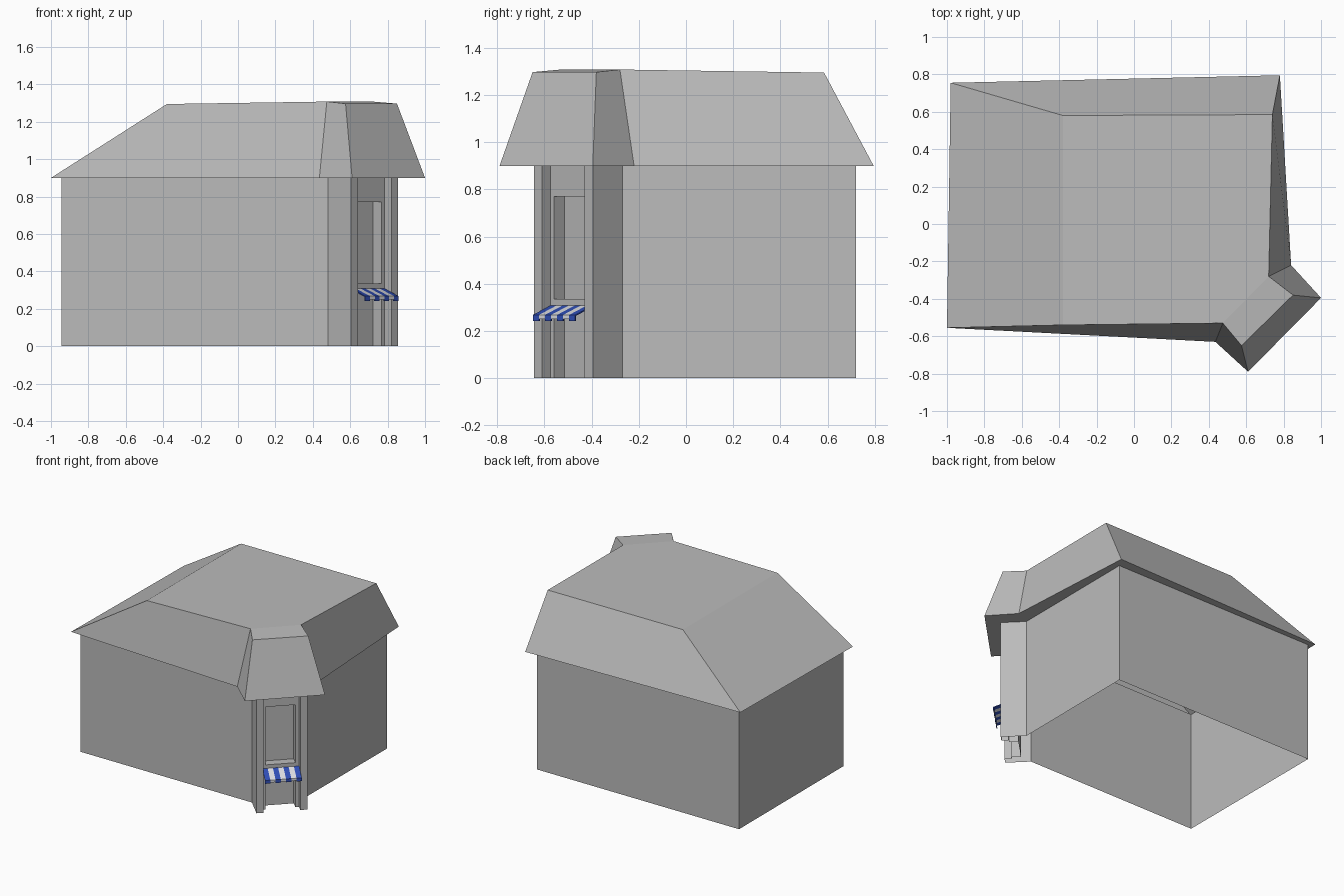
import bpy, bmesh
from mathutils import Vector

cube = bpy.data.objects.get("Cube")
if cube:
    bpy.data.objects.remove(cube, do_unlink=True)


def material(name, color):
    m = bpy.data.materials.new(name)
    m.use_nodes = True
    m.diffuse_color = (*color, 1)
    m.node_tree.nodes["Principled BSDF"].inputs["Base Color"].default_value = (*color, 1)
    return m


GREY = material("plaster_grey", (0.5, 0.5, 0.5))
WHITE = material("awning_white", (0.85, 0.86, 0.9))
BLUE = material("awning_blue", (0.03, 0.08, 0.5))


def build(name, faces, mats, rule=None):
    """Make an object from a list of faces, each a list of points."""
    bm = bmesh.new()
    for i, pts in enumerate(faces):
        f = bm.faces.new([bm.verts.new(p) for p in pts])
        f.material_index = rule(i) if rule else 0
    bmesh.ops.remove_doubles(bm, verts=bm.verts, dist=0.0005)
    bmesh.ops.recalc_face_normals(bm, faces=bm.faces)
    mesh = bpy.data.meshes.new(name)
    bm.to_mesh(mesh)
    bm.free()
    for m in mats:
        mesh.materials.append(m)
    ob = bpy.data.objects.new(name, mesh)
    bpy.context.collection.objects.link(ob)
    return ob


def bridge(low, high, skip=()):
    n = len(low)
    return [[low[i], low[(i + 1) % n], high[(i + 1) % n], high[i]]
            for i in range(n) if i not in skip]


def at(plan, z):
    return [Vector((x, y, z)) for x, y in plan]


EAVE = 0.9
# Plans run counter-clockwise from the front left corner
wall_plan = [(-.945, -.52), (.48, -.52), (.605, -.645), (.855, -.395),
             (.73, -.27), (.735, .72), (-.945, .72)]
eave_plan = [(-1, -.555), (.435, -.63), (.61, -.79), (1, -.395),
             (.84, -.22), (.78, .795), (-.98, .755)]
ridge = [Vector(p) for p in [(-.38, -.54, 1.295), (.475, -.53, 1.308), (.575, -.65, 1.297),
                             (.85, -.38, 1.297), (.72, -.28, 1.308), (.74, .585, 1.295),
                             (-.38, .58, 1.295)]]
ENTRANCE_SIDE = 2

# Walls, left open where the corner entrance stands
build("walls", bridge(at(wall_plan, 0), at(wall_plan, EAVE), {ENTRANCE_SIDE}), [GREY])

# Roof: overhanging soffit, steep slopes and nearly flat top
roof = bridge(at(wall_plan, EAVE), at(eave_plan, EAVE)) + bridge(at(eave_plan, EAVE), ridge)
v, u, t, s, r, q, p = ridge
roof += [[v, u, r, q, p], [u, t, s, r]]
build("roof", roof, [GREY])

# Corner entrance in its own axes: along the front, inward, up
corner = Vector((.605, -.645, 0))
along = Vector((1, 1, 0)).normalized()
inward = Vector((-1, 1, 0)).normalized()
WIDTH, PILLAR, RECESS, PANE = .3536, .05, .05, .114
OPEN_L, OPEN_R = .071, .278


def local(a, d, z):
    return corner + along * a + inward * d + Vector((0, 0, z))


pillar_left = [(0, 0), (PILLAR, 0), (PILLAR, RECESS), (OPEN_L, RECESS)]
pillar_right = [(OPEN_R, RECESS), (WIDTH - PILLAR, RECESS), (WIDTH - PILLAR, 0), (WIDTH, 0)]
opening = [(OPEN_L, PANE), (OPEN_R, PANE)]
flat_path = pillar_left + pillar_right
open_path = pillar_left + opening + pillar_right

LEDGES = [0, .3, .335, .77, EAVE]
faces = []
for k, (z0, z1) in enumerate(zip(LEDGES, LEDGES[1:])):
    path = open_path if k % 2 == 0 else flat_path
    for a, b in zip(path, path[1:]):
        faces.append([local(*a, z0), local(*b, z0), local(*b, z1), local(*a, z1)])
# Lintels and sill
for z in LEDGES[1:-1]:
    faces.append([local(OPEN_L, RECESS, z), local(OPEN_R, RECESS, z),
                  local(OPEN_R, PANE, z), local(OPEN_L, PANE, z)])
# Ceiling of the porch
faces.append([local(PILLAR, 0, EAVE), local(WIDTH - PILLAR, 0, EAVE),
              local(WIDTH - PILLAR, RECESS, EAVE), local(PILLAR, RECESS, EAVE)])
build("entrance", faces, [GREY])

# Striped awning with a short hanging valance
STRIPES = 7
step = (WIDTH - 2 * PILLAR) / STRIPES
faces = []
for i in range(STRIPES):
    a, b = PILLAR + i * step, PILLAR + (i + 1) * step
    hem = .243 if i % 2 == 0 else .25
    profile = [(RECESS, .308), (-.056, .268), (-.056, hem)]
    for (d0, z0), (d1, z1) in zip(profile, profile[1:]):
        faces.append([local(a, d0, z0), local(a, d1, z1), local(b, d1, z1), local(b, d0, z0)])
awning = build("awning", faces, [BLUE, WHITE], lambda i: (i // 2) % 2)
solid = awning.modifiers.new("thickness", "SOLIDIFY")
solid.thickness = 0.006
